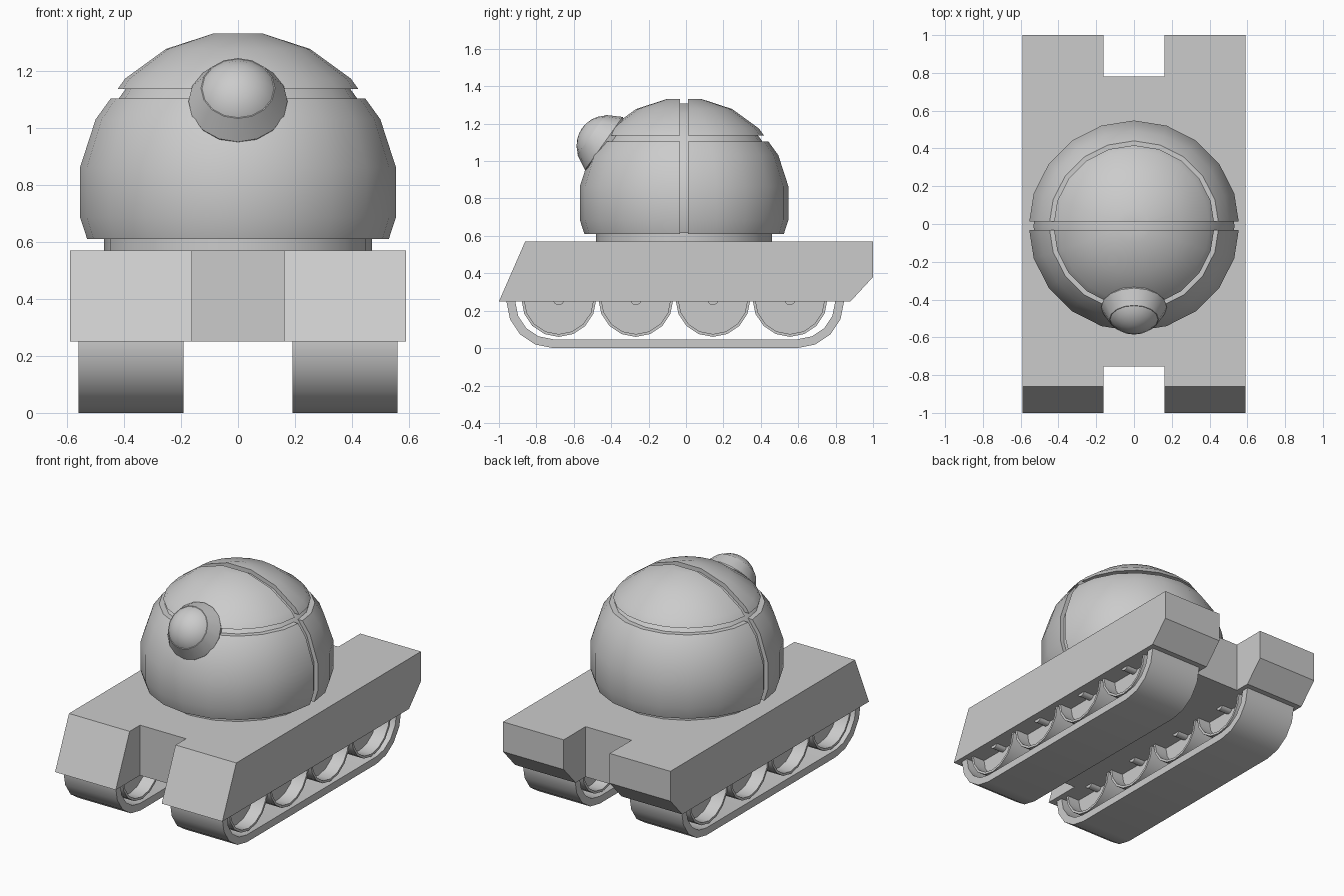
import bpy, bmesh, math
from mathutils import Matrix, Vector

if "Cube" in bpy.data.objects:
    bpy.data.objects.remove(bpy.data.objects["Cube"])


def finish(name, bm, matrix=Matrix(), angle=30):
    bmesh.ops.recalc_face_normals(bm, faces=bm.faces)
    mesh = bpy.data.meshes.new(name)
    bm.to_mesh(mesh)
    bm.free()
    mesh.transform(matrix)
    mesh.shade_smooth()
    mesh.set_sharp_from_angle(angle=math.radians(angle))
    ob = bpy.data.objects.new(name, mesh)
    bpy.context.collection.objects.link(ob)
    return ob


def lathe(profile, sides):
    """Revolve (radius, height) points around z."""
    bm = bmesh.new()
    vs = [bm.verts.new((r, 0, h)) for r, h in profile]
    es = [bm.edges.new(p) for p in zip(vs, vs[1:])]
    bmesh.ops.spin(bm, geom=vs + es, cent=(0, 0, 0), axis=(0, 0, 1),
                   angle=math.tau, steps=sides, use_merge=True)
    bmesh.ops.remove_doubles(bm, verts=bm.verts, dist=1e-4)
    return bm


def slice_off(bm, point, normal):
    """Cut away the side the normal points to and cap the hole."""
    bmesh.ops.bisect_plane(bm, geom=bm.verts[:] + bm.edges[:] + bm.faces[:], dist=1e-5,
                           plane_co=point, plane_no=normal, clear_outer=True)
    bmesh.ops.holes_fill(bm, edges=[e for e in bm.edges if e.is_boundary], sides=0)


# Hull: H-shaped plan, extruded, with sloped nose and chamfered tail
W, N = 0.59, 0.162
plan = [(-W, -1.1), (-N, -1.1), (-N, -0.755), (N, -0.755), (N, -1.1), (W, -1.1),
        (W, 1), (N, 1), (N, 0.78), (-N, 0.78), (-N, 1), (-W, 1)]
bm = bmesh.new()
base = bm.faces.new([bm.verts.new((x, y, 0.25)) for x, y in plan])
top = bmesh.ops.extrude_face_region(bm, geom=[base], use_keep_orig=True)["geom"]
bmesh.ops.translate(bm, vec=(0, 0, 0.32), verts=[g for g in top if isinstance(g, bmesh.types.BMVert)])
slice_off(bm, (0, -1, 0.25), (0, -0.32, 0.14))
slice_off(bm, (0, 1, 0.38), (0, 0.13, -0.12))
finish("hull", bm, angle=10)


# Tracks: hollow capsule bands
def capsule(r):
    pts = []
    for cy, start in ((0.595, -90), (-0.71, 90)):
        for i in range(9):
            a = math.radians(start + i * 22.5)
            pts.append((cy + r * math.cos(a), 0.25 + r * math.sin(a)))
    return pts


for side, s in (("left", -1), ("right", 1)):
    bm = bmesh.new()
    loops = [[bm.verts.new((s * x, y, z)) for y, z in capsule(r)]
             for x, r in ((0.192, 0.25), (0.56, 0.25), (0.56, 0.203), (0.192, 0.203))]
    for a, b in zip(loops, loops[1:] + loops[:1]):
        for i in range(len(a)):
            j = (i + 1) % len(a)
            bm.faces.new((a[i], a[j], b[j], b[i]))
    finish(side + "_track", bm)

    # Road wheels: dished on both faces with a stub axle
    half = [(0, 0.165), (0.03, 0.165), (0.03, 0.09), (0.185, 0.09), (0.185, 0.175), (0.2, 0.175)]
    wheel = half + [(r, -h) for r, h in reversed(half)]
    for k in range(4):
        m = Matrix.Translation((s * 0.376, -0.68 + k * 0.412, 0.26)) @ Matrix.Rotation(math.pi / 2, 4, 'Y')
        finish(f"{side}_wheel_{k + 1}", lathe(wheel, 16), m)

# Turret dome: core, collar and four outer panels divided by grooves
R, CZ, CY = 0.565, 0.775, -0.01
place = Matrix.Translation((0, CY, CZ))


def dome(r):
    return [(0, r * math.cos(math.radians(9)))] + [
        (r * math.sin(math.radians(a)), r * math.cos(math.radians(a))) for a in range(9, 118, 18)]


def dome_piece(lo, hi):
    bm = lathe(dome(R) + [(0, R * math.cos(math.radians(117)))], 20)
    slice_off(bm, (0, 0, lo - CZ), (0, 0, -1))
    slice_off(bm, (0, 0, hi - CZ), (0, 0, 1))
    return bm


core = lathe(dome(R - 0.026) + [(0, -0.244)], 20)
slice_off(core, (0, 0, 0.615 - CZ), (0, 0, -1))
finish("turret_core", core, place)
for part, lo, hi in (("upper", 1.137, 1.5), ("lower", 0.61, 1.105)):
    for end, s in (("front", -1), ("back", 1)):
        bm = dome_piece(lo, hi)
        slice_off(bm, (0, s * 0.022, 0), (0, -s, 0))
        finish(f"turret_{part}_{end}_panel", bm, place)

finish("turret_collar", lathe([(0, 0.56), (0.47, 0.56), (0.47, 0.62), (0, 0.62)], 20),
       Matrix.Translation((0, CY, 0)))

# Front lens: tapered mount with a ball cap, tilted upward
axis = Vector((0, -0.816, 0.577))
aim = Matrix.Translation((0, -0.44, 1.094)) @ axis.to_track_quat('Z', 'X').to_matrix().to_4x4()
finish("lens_mount", lathe([(0.165, -0.03), (0.174, 0), (0.13, 0.08), (0.12, 0.08), (0, 0.07)], 16), aim)
ball = [(0.16 * math.sin(math.radians(a)), -0.018 + 0.16 * math.cos(math.radians(a)))
        for a in (0, 12, 25, 38, 52, 64)]
finish("lens_ball", lathe(ball, 16), aim)
